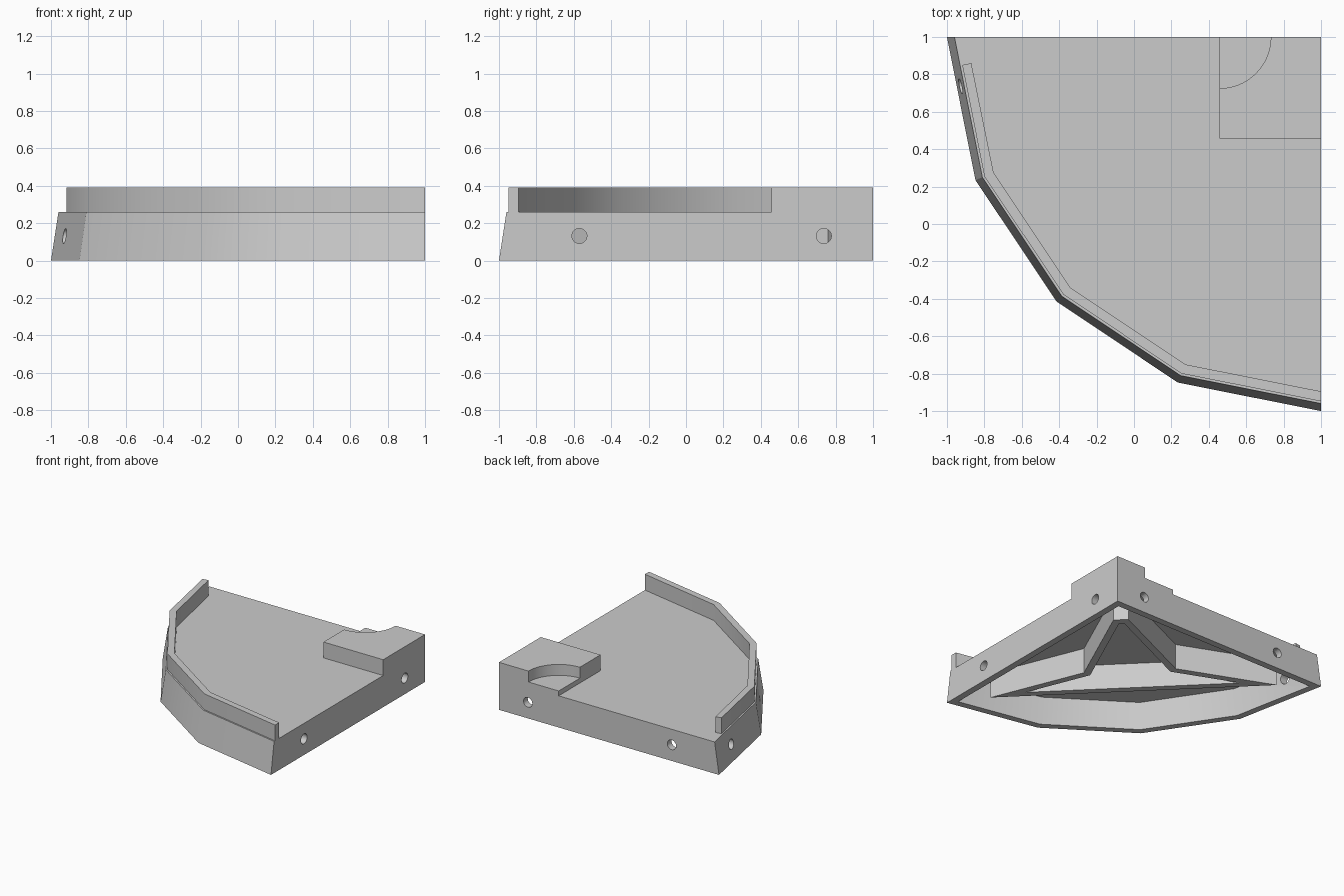
import bpy, bmesh
from math import cos, sin, pi
from mathutils import Matrix, Vector

default = bpy.data.objects.get("Cube")
if default:
    bpy.data.objects.remove(default, do_unlink=True)

grey = bpy.data.materials.new("plain grey")
grey.use_nodes = True
colour = (0.6, 0.6, 0.6, 1)
grey.diffuse_color = colour
grey.node_tree.nodes["Principled BSDF"].inputs["Base Color"].default_value = colour

DECK, WALL, TOP = 0.26, 0.055, 0.39
HOLE_Z, HOLE_R = 0.132, 0.04


def make(name, bm):
    bmesh.ops.recalc_face_normals(bm, faces=bm.faces)
    mesh = bpy.data.meshes.new(name)
    bm.to_mesh(mesh)
    bm.free()
    mesh.materials.append(grey)
    obj = bpy.data.objects.new(name, mesh)
    bpy.context.collection.objects.link(obj)
    return obj


def loft(name, low, high, z0, z1):
    """Solid between two outlines, measured inward from the back corner."""
    bm = bmesh.new()
    a = [bm.verts.new((1 - u, 1 - v, z0)) for u, v in low]
    b = [bm.verts.new((1 - u, 1 - v, z1)) for u, v in high]
    bm.faces.new(a)
    bm.faces.new(b)
    for i in range(len(a)):
        j = (i + 1) % len(a)
        bm.faces.new((a[i], a[j], b[j], b[i]))
    return make(name, bm)


def rod(radius, depth, centre, axis, segments=32):
    bm = bmesh.new()
    turn = Vector((0, 0, 1)).rotation_difference(Vector(axis)).to_matrix().to_4x4()
    bmesh.ops.create_cone(bm, cap_ends=True, segments=segments, radius1=radius,
                          radius2=radius, depth=depth,
                          matrix=Matrix.Translation(centre) @ turn)
    return make("cutter", bm)


def cut(obj, cutter):
    bpy.context.view_layer.objects.active = obj
    mod = obj.modifiers.new("cut", 'BOOLEAN')
    mod.operation, mod.solver, mod.object = 'DIFFERENCE', 'EXACT', cutter
    bpy.ops.object.modifier_apply(modifier=mod.name)
    bpy.data.objects.remove(cutter, do_unlink=True)


def ring(r):
    return [(r * cos(i * pi / 8), r * sin(i * pi / 8)) for i in range(5)]


def sector(r):
    return [(0, 0)] + ring(r)


def inner_sector(r):
    end = r - 0.011
    return [(WALL, WALL), (end, WALL)] + ring(r)[1:-1] + [(WALL, end)]


def inset(points, t):
    """Move every side of an anticlockwise outline inward by t."""
    pts = [Vector(p) for p in points]
    result = []
    for i, p in enumerate(pts):
        d0 = (p - pts[i - 1]).normalized()
        d1 = (pts[(i + 1) % len(pts)] - p).normalized()
        n0, n1 = Vector((-d0.y, d0.x)), Vector((-d1.y, d1.x))
        result.append(p + (n0 + n1) * t / (1 + n0.dot(n1)))
    return result


# Hollow quarter base with tapered facets
base = loft("base_shell", sector(2.0), sector(1.96), 0, DECK)
cut(base, loft("cutter", inner_sector(1.945), inner_sector(1.9), -0.001, DECK - 0.05))

# Peg holes through the two straight walls, one carrying on through the end facet
for along in (0.737, -0.57):
    cut(base, rod(HOLE_R, 0.3, (1, along, HOLE_Z), (1, 0, 0)))
    cut(base, rod(HOLE_R, 0.3, (along, 1, HOLE_Z), (0, 1, 0)))
cut(base, rod(HOLE_R, 0.4, (-0.95, 0.737, HOLE_Z), (1, 0, 0)))

# Raised rim along the faceted edge
rim_outline = ([(1.918, 0.15)] + ring(1.948)[1:] +
               ring(1.895)[:0:-1] + [(1.87, 0.14)])
rim = loft("rim", rim_outline, rim_outline, DECK, TOP)

# Corner block with a quarter-round recess
side = 0.543
square = [(0, 0), (side, 0), (side, side), (0, side)]
block = loft("corner_block", square, square, DECK, TOP)
cut(block, rod(0.275, 0.2, (1 - side, 1, 0.4), (0, 0, 1), 64))

# Three-pointed stiffening rib under the deck
half = [(0.24, 0.16), (0.99, 0.5), (1.73, 0.2)]
star = half + [(v, u) for u, v in reversed(half)]
rib = loft("star_rib", star, star, 0, DECK - 0.045)
core = inset(star, 0.055)
cut(rib, loft("cutter", core, core, -0.1, DECK + 0.1))

# Soft shading across the shallow facets, crisp elsewhere
for obj in (base, rim, block):
    bpy.ops.object.select_all(action='DESELECT')
    obj.select_set(True)
    bpy.context.view_layer.objects.active = obj
    bpy.ops.object.shade_smooth_by_angle(angle=pi / 6)
for poly in base.data.polygons:
    if poly.normal.x < -0.9 or abs(poly.normal.z) > 0.9:
        poly.use_smooth = False
